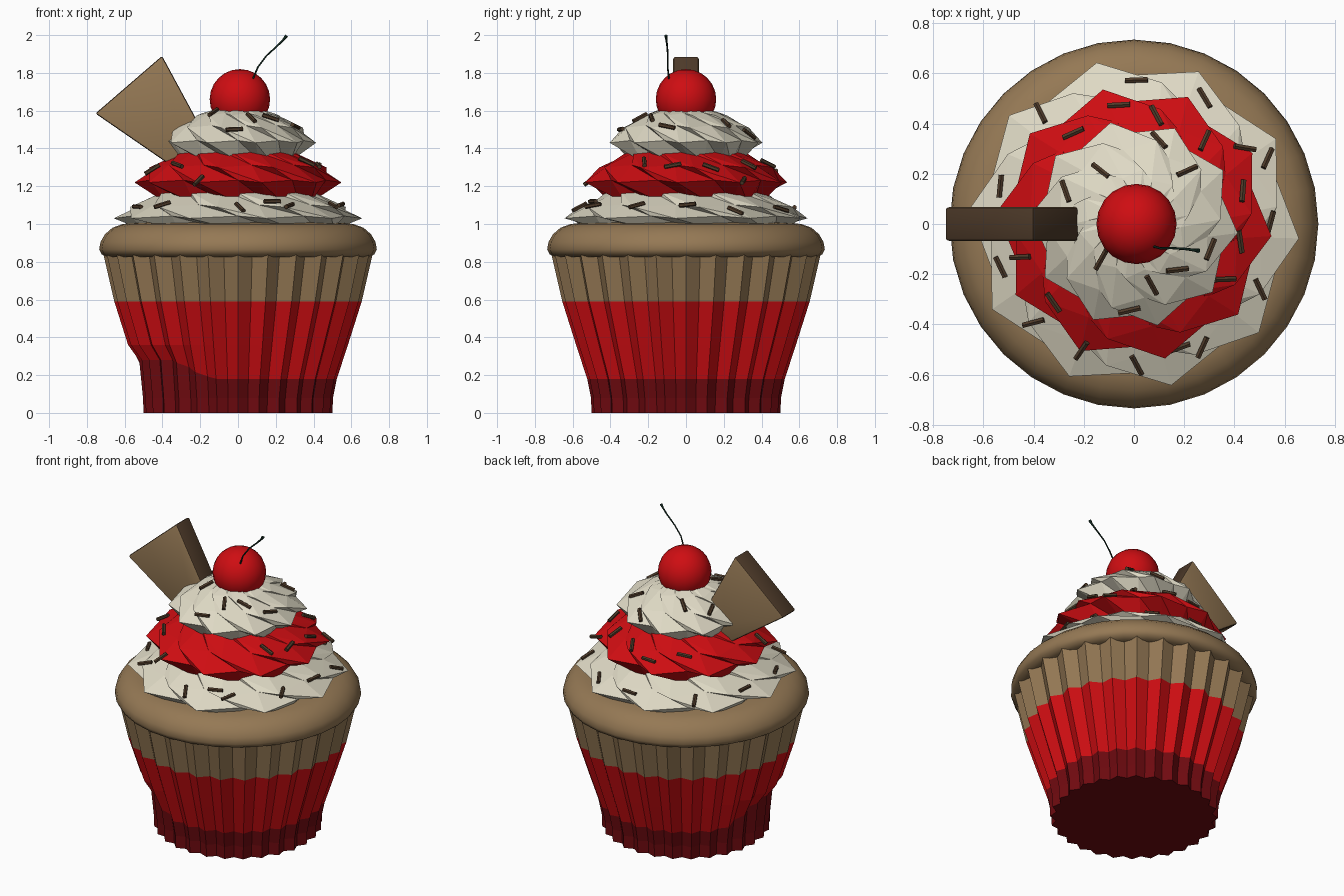
import bpy, bmesh, math
from mathutils import Vector, Matrix
from mathutils.bvhtree import BVHTree

if "Cube" in bpy.data.objects:
    bpy.data.objects.remove(bpy.data.objects["Cube"], do_unlink=True)


def material(name, rgb):
    m = bpy.data.materials.new(name)
    m.use_nodes = True
    m.diffuse_color = (*rgb, 1)
    bsdf = m.node_tree.nodes["Principled BSDF"]
    bsdf.inputs["Base Color"].default_value = (*rgb, 1)
    bsdf.inputs["Roughness"].default_value = 0.8
    return m


TAN = material("cake_tan", (0.30, 0.19, 0.09))
RED = material("bright_red", (0.62, 0.004, 0.006))
DARK_RED = material("dark_red", (0.16, 0.003, 0.005))
CREAM = material("cream", (0.74, 0.70, 0.56))
BROWN = material("chocolate", (0.075, 0.042, 0.022))
GREEN = material("stem_green", (0.006, 0.022, 0.014))


def finish(name, bm, mats, smooth=None):
    bmesh.ops.recalc_face_normals(bm, faces=bm.faces)
    mesh = bpy.data.meshes.new(name)
    bm.to_mesh(mesh)
    bm.free()
    for m in mats:
        mesh.materials.append(m)
    ob = bpy.data.objects.new(name, mesh)
    bpy.context.collection.objects.link(ob)
    if smooth:
        bpy.ops.object.select_all(action='DESELECT')
        ob.select_set(True)
        bpy.context.view_layer.objects.active = ob
        bpy.ops.object.shade_smooth_by_angle(angle=math.radians(smooth))
    return ob


def loft(rings, band_mats=None):
    """Skin a stack of closed rings and cap both ends."""
    bm = bmesh.new()
    loops = [[bm.verts.new(p) for p in ring] for ring in rings]
    n = len(loops[0])
    for k in range(len(loops) - 1):
        a, b = loops[k], loops[k + 1]
        for i in range(n):
            j = (i + 1) % n
            f = bm.faces.new((a[i], a[j], b[j], b[i]))
            if band_mats:
                f.material_index = band_mats[k]
    bm.faces.new(loops[0][::-1])
    bm.faces.new(loops[-1])
    return bm


def polar(r, angle, z):
    return (r * math.cos(angle), r * math.sin(angle), z)


# Pleated paper wrapper, with the dark band rising on one side
PLEATS = 28


def band_height(angle, z):
    if z != 0.18:
        return z
    d = abs(math.degrees(angle) - 203)
    t = max(0.0, min(1.0, (56 - d) / 36))
    return z + 0.1 * t * t * (3 - 2 * t)


rings = []
for z, r in [(0, 0.5), (0.08, 0.503), (0.18, 0.523), (0.36, 0.582), (0.59, 0.655), (0.85, 0.715)]:
    ring = []
    for i in range(PLEATS * 2):
        a = math.pi * i / PLEATS
        ring.append(polar(r * (1 if i % 2 == 0 else 0.935), a, band_height(a, z)))
    rings.append(ring)
finish("wrapper", loft(rings, [0, 0, 1, 1, 2]), [DARK_RED, RED, TAN])

# Cake top
profile = [(0.825, 0.64), (0.825, 0.69), (0.84, 0.722), (0.865, 0.735), (0.905, 0.728),
           (0.945, 0.705), (0.98, 0.665), (1.0, 0.61), (1.01, 0.5), (1.01, 0.2)]
rings = [[polar(r, 2 * math.pi * i / 32, z) for i in range(32)] for z, r in profile]
finish("cake_top", loft(rings), [TAN], smooth=60)


# Swirled frosting: ten-pointed rings twisting as they rise
def frosting(name, sections, mat):
    rings = []
    for z, r, depth, twist in sections:
        ring = []
        for i in range(20):
            tip = i % 2 == 0
            a = math.radians(-5 + 18 * i + (0 if tip else 5) + twist)
            ring.append(polar(r if tip else r * (1 - depth), a, z if tip else z + 0.012))
        rings.append(ring)
    bm = loft(rings)
    bmesh.ops.triangulate(bm, faces=bm.faces)
    return finish(name, bm, [mat])


layers = [
    frosting("frosting_bottom", [(0.97, 0.53, 0.08, 22), (1.03, 0.66, 0.10, 0),
                                 (1.09, 0.575, 0.11, -24), (1.17, 0.42, 0.12, -50)], CREAM),
    frosting("frosting_middle", [(1.11, 0.40, 0.08, 24), (1.22, 0.55, 0.11, 0),
                                 (1.30, 0.47, 0.12, -26), (1.37, 0.33, 0.12, -52)], RED),
    frosting("frosting_top", [(1.33, 0.29, 0.08, 24), (1.43, 0.415, 0.12, 0), (1.51, 0.345, 0.14, -28),
                              (1.575, 0.22, 0.15, -58), (1.61, 0.09, 0.1, -84)], CREAM),
]

# Sprinkles (x, y, heading) dropped onto the frosting
SPOTS = [
    (.01, .57, 0), (.28, .5, -65), (.53, .26, 60), (.44, .3, 0), (-.37, .44, -60), (-.53, .15, 85),
    (-.53, -.17, -65), (-.4, -.39, 20), (-.21, -.5, 65), (.01, -.56, -65), (.27, -.49, 70),
    (.5, -.26, -60), (.54, .01, 80), (-.06, .47, 0), (.09, .43, -65), (.28, .33, 65),
    (-.24, .36, 20), (.43, .13, 75), (.42, -.07, -75), (.36, -.22, 0), (.18, -.49, 20),
    (-.02, -.34, 15), (-.32, -.31, -60), (-.45, -.13, 10), (.1, .33, -60), (.21, .21, 30),
    (-.13, .21, -40), (-.27, .13, -65), (.17, -.18, 0), (.07, -.24, -65), (-.13, -.14, 60),
    (.3, -.1, 60),
]
verts, polys = [], []
for ob in layers:
    base = len(verts)
    verts += [v.co.copy() for v in ob.data.vertices]
    polys += [[base + i for i in p.vertices] for p in ob.data.polygons]
tree = BVHTree.FromPolygons(verts, polys)

bm = bmesh.new()
for x, y, heading in SPOTS:
    hit, normal, _, _ = tree.ray_cast(Vector((x, y, 3)), Vector((0, 0, -1)))
    if hit is None:
        continue
    a = math.radians(heading)
    d = Vector((math.cos(a), math.sin(a), 0))
    d = (d - normal * d.dot(normal)).normalized()
    rot = d.to_track_quat('Z', 'Y').to_matrix().to_4x4()
    bmesh.ops.create_cone(bm, cap_ends=True, segments=6, radius1=0.012, radius2=0.012, depth=0.09,
                          matrix=Matrix.Translation(hit + normal * 0.008) @ rot)
finish("sprinkles", bm, [BROWN])

# Cherry
bm = bmesh.new()
bmesh.ops.create_uvsphere(bm, u_segments=20, v_segments=12, radius=0.16,
                          matrix=Matrix.Translation((0.01, 0, 1.66)))
finish("cherry", bm, [RED], smooth=60)

# Cherry stem, thicker at the tip
curve = bpy.data.curves.new("cherry_stem", 'CURVE')
curve.dimensions = '3D'
curve.bevel_depth = 0.005
curve.bevel_resolution = 1
curve.use_fill_caps = True
path = [(.08, -.09, 1.77, 1), (.105, -.097, 1.83, .9), (.15, -.096, 1.89, .9),
        (.21, -.1, 1.945, 1), (.24, -.104, 1.975, 1.2), (.257, -.106, 1.997, 1.9)]
spline = curve.splines.new('POLY')
spline.points.add(len(path) - 1)
for p, (x, y, z, r) in zip(spline.points, path):
    p.co = (x, y, z, 1)
    p.radius = r
curve.materials.append(GREEN)
stem = bpy.data.objects.new("cherry_stem", curve)
bpy.context.collection.objects.link(stem)
bpy.ops.object.select_all(action='DESELECT')
stem.select_set(True)
bpy.context.view_layer.objects.active = stem
bpy.ops.object.convert(target='MESH')

# Wafer wedge stuck in the frosting: tan faces, chocolate edges
outline = [(-0.755, 1.585), (-0.24, 1.23), (-0.11, 1.35), (-0.402, 1.89)]
bm = loft([[(x, y, z) for x, z in outline] for y in (-0.068, 0.068)])
bmesh.ops.recalc_face_normals(bm, faces=bm.faces)
bmesh.ops.bevel(bm, geom=bm.edges[:], offset=0.012, segments=2, profile=0.5, affect='EDGES')
bm.normal_update()
for f in bm.faces:
    f.material_index = 0 if abs(f.normal.y) > 0.9 else 1
finish("wafer", bm, [TAN, BROWN], smooth=40)
